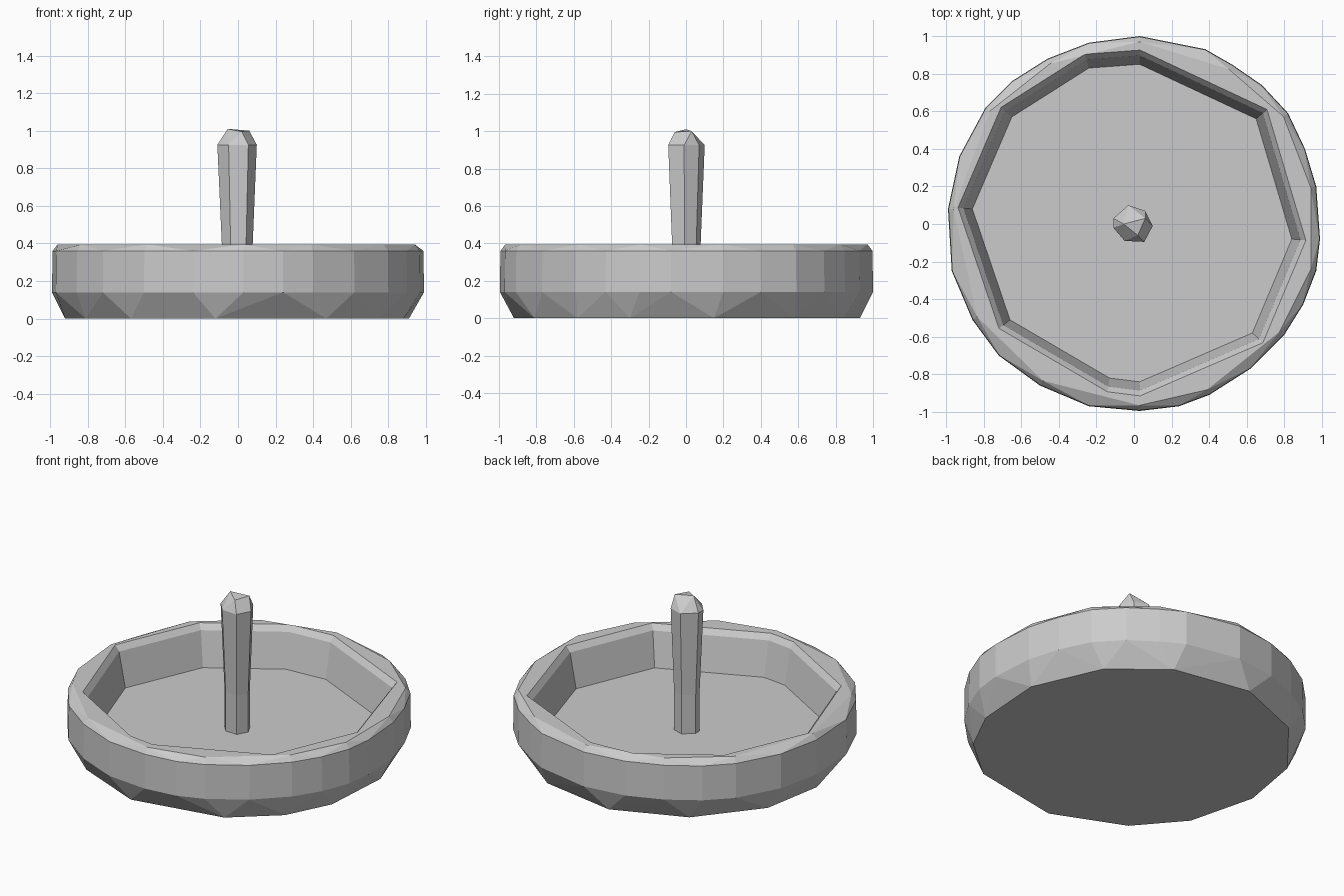
import bpy, bmesh, math

if "Cube" in bpy.data.objects:
    bpy.data.objects.remove(bpy.data.objects["Cube"])

def make_object(name, bm):
    bmesh.ops.recalc_face_normals(bm, faces=bm.faces)
    mesh = bpy.data.meshes.new(name)
    bm.to_mesh(mesh)
    bm.free()
    ob = bpy.data.objects.new(name, mesh)
    bpy.context.collection.objects.link(ob)
    return ob

def ring(outline, scale, z):
    return [(x * scale, y * scale, z) for x, y in outline]

def hull(name, points):
    """Faceted convex solid around the given points."""
    bm = bmesh.new()
    for p in points:
        bm.verts.new(p)
    res = bmesh.ops.convex_hull(bm, input=bm.verts)
    loose = {v for v in res["geom_interior"] if isinstance(v, bmesh.types.BMVert)}
    bmesh.ops.delete(bm, geom=list(loose), context='VERTS')
    bmesh.ops.dissolve_limit(bm, angle_limit=math.radians(1),
                             verts=bm.verts, edges=bm.edges)
    return make_object(name, bm)

def loft(name, rings):
    """Closed solid through rings of equal size."""
    bm = bmesh.new()
    vs = [[bm.verts.new(p) for p in r] for r in rings]
    n = len(vs[0])
    for a, b in zip(vs, vs[1:]):
        for i in range(n):
            j = (i + 1) % n
            bm.faces.new((a[i], a[j], b[j], b[i]))
    bm.faces.new(vs[0][::-1])
    bm.faces.new(vs[-1])
    return make_object(name, bm)

# Hand-carved outlines seen from above
outer = [(.03, 1), (.38, .93), (.52, .85), (.68, .74), (.82, .59), (.91, .4),
         (.97, .2), (.99, -.08), (.97, -.25), (.9, -.43), (.8, -.59),
         (.62, -.77), (.4, -.91), (.24, -.97), (.03, -.995), (-.24, -.97),
         (-.5, -.86), (-.72, -.7), (-.86, -.51), (-.97, -.25), (-.99, .08),
         (-.93, .36), (-.79, .62), (-.65, .76), (-.46, .88), (-.24, .965)]
foot = [(.47, -.81), (.74, -.58), (.88, -.3), (.91, .15), (.72, .58), (.4, .84),
        (-.1, .93), (-.55, .75), (-.85, .38), (-.92, -.02), (-.81, -.45),
        (-.57, -.73), (-.12, -.92)]
inner = [(-.24, .83), (.03, .85), (.65, .56), (.84, -.08), (.63, -.58),
         (.03, -.84), (-.13, -.82), (-.66, -.51), (-.86, .08), (-.65, .57)]

# Dish body: chamfered foot, upright wall, slightly bevelled rim
dish = hull("dish", ring(foot, 1, 0) + ring(outer, 1, .14)
            + ring(outer, .997, .36) + ring(outer[::2], .97, .395))

# Recess with a flared lip
recess = loft("recess_cutter", [ring(inner, 1, .14), ring(inner, 1.055, .36),
                                ring(inner, 1.09, .396), ring(inner, 1.09, .6)])
recess.hide_render = True
recess.hide_viewport = True
cut = dish.modifiers.new("recess", 'BOOLEAN')
cut.operation = 'DIFFERENCE'
cut.solver = 'EXACT'
cut.object = recess

# Central post: lower stub and flaring faceted handle
section = [(-.11, .03), (-.03, .10), (.06, .07), (.10, -.01),
           (.055, -.095), (-.05, -.09), (-.11, -.02)]
loft("post_stub", [ring(section, .78, .12), ring(section, .78, .4)])
hull("post_handle", ring(section, .78, .39) + ring(section, 1, .925)
     + [(-.055, .0, 1.01), (.06, .03, 1.0), (.02, -.06, .995)])
